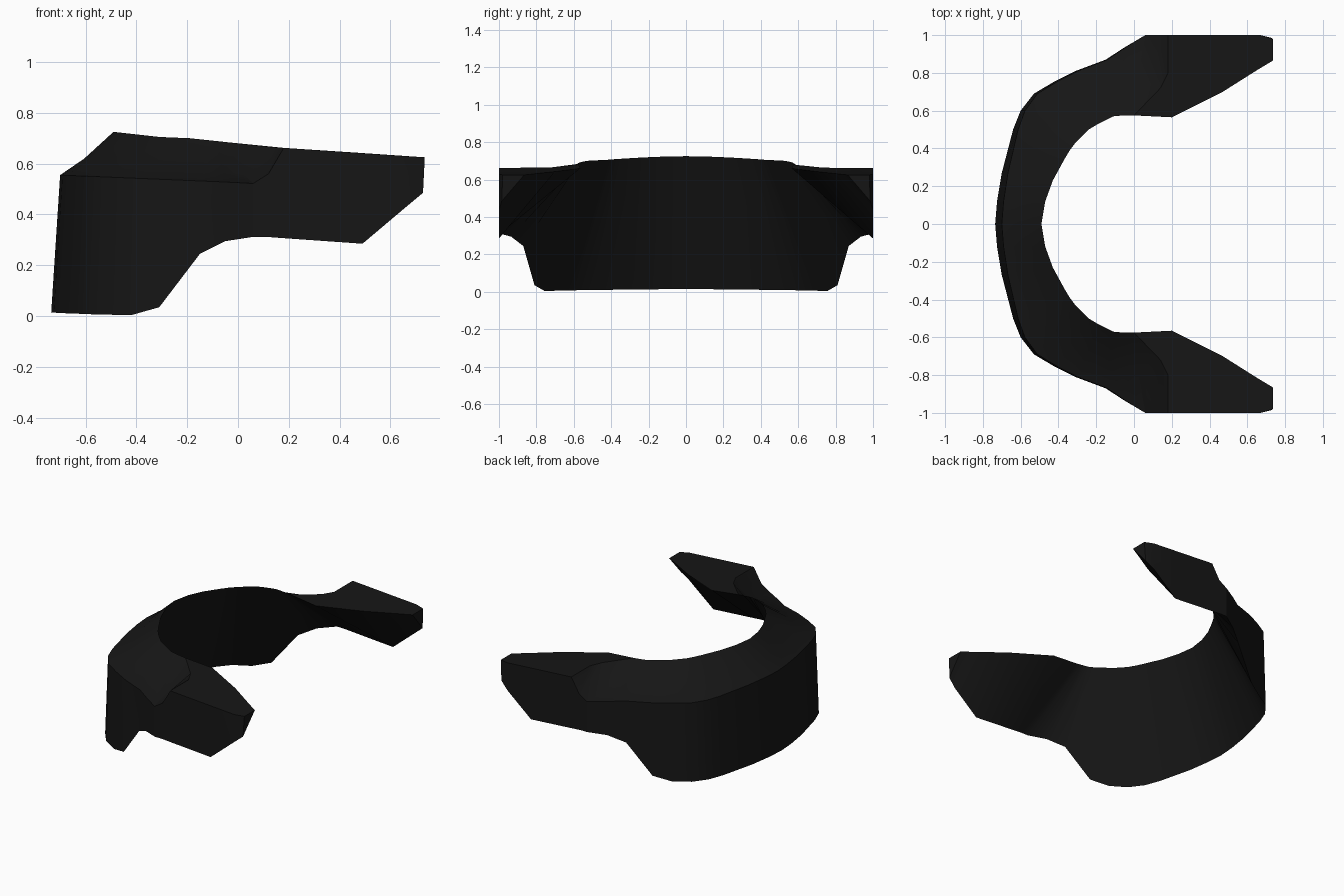
import bpy, bmesh, math

if "Cube" in bpy.data.objects:
    bpy.data.objects.remove(bpy.data.objects["Cube"])

# Curved band, half plan: outer x, outer y, inner x, inner y, bottom z
BAND = [
    (-.735, 0, -.49, 0, .015),
    (-.725, .12, -.47, .12, .014),
    (-.70, .27, -.43, .23, .012),
    (-.64, .50, -.37, .34, .01),
    (-.60, .60, -.34, .39, .008),
    (-.53, .69, -.31, .43, .006),
    (-.42, .755, -.24, .50, .004),
    (-.31, .81, -.19, .53, .035),
    (-.15, .87, -.11, .57, .245),
    (-.05, .935, -.08, .573, .295),
]
# Inner rim height along x
RIM = [(-.49, .725), (-.31, .705), (-.19, .70), (0, .68), (.2, .66), (.735, .625)]


def rim_z(x):
    for (x0, z0), (x1, z1) in zip(RIM, RIM[1:]):
        if x <= x1:
            return z0 + (z1 - z0) * (x - x0) / (x1 - x0)
    return RIM[-1][1]


def band_section(ox, oy, ix, iy, zb):
    # outer top edge, recessed middle, inner rim, knife-edge bottom
    tx = ox + .035 * (1 - oy * oy)
    top = (tx, oy, .555 - .042 * (tx + .7))
    rim = (ix, iy, rim_z(ix))
    t = .45
    mid = [a + (b - a) * t for a, b in zip(top, rim)]
    mid[2] -= .012 + .025 * oy ** 2
    return [top, tuple(mid), rim, (ox, oy, zb)]


rows = [band_section(*s) for s in BAND]

# Transition out of the recess and flat-topped arm
rows += [
    [(.06, 1, .522), (.02, .77, .56), (-.04, .574, .684), (.06, 1, .312)],
    [(.12, 1, .56), (.14, .72, .665), (.0, .575, .68), (.11, 1, .312)],
    [(.18, 1, .662), (.18, .80, .662), (.2, .565, .66), (.19, 1, .306)],
    [(.49, 1, .641), (.49, .85, .641), (.47, .70, .643), (.49, 1, .285)],
    [(.67, 1, .629), (.67, .91, .629), (.66, .82, .63), (.67, 1, .437)],
    [(.735, .98, .625), (.735, .92, .625), (.735, .865, .625), (.728, .985, .485)],
]
mirrored = [[(x, -y, z) for x, y, z in r] for r in reversed(rows[1:])]

# Sweep the sections from one arm tip to the other
bm = bmesh.new()
loops = [[bm.verts.new(p) for p in r] for r in mirrored + rows]
for a, b in zip(loops, loops[1:]):
    for i in range(4):
        j = (i + 1) % 4
        bm.faces.new((a[i], a[j], b[j], b[i]))
bm.faces.new(loops[0])
bm.faces.new(loops[-1])
bmesh.ops.recalc_face_normals(bm, faces=bm.faces)
mesh = bpy.data.meshes.new("curved_guard")
bm.to_mesh(mesh)
bm.free()

guard = bpy.data.objects.new("curved_guard", mesh)
bpy.context.collection.objects.link(guard)
mat = bpy.data.materials.new("black_plastic")
mat.diffuse_color = (.008, .008, .008, 1)
mat.use_nodes = True
mat.node_tree.nodes["Principled BSDF"].inputs["Base Color"].default_value = mat.diffuse_color
mesh.materials.append(mat)

bpy.context.view_layer.objects.active = guard
guard.select_set(True)
bpy.ops.object.shade_smooth_by_angle(angle=math.radians(30))
